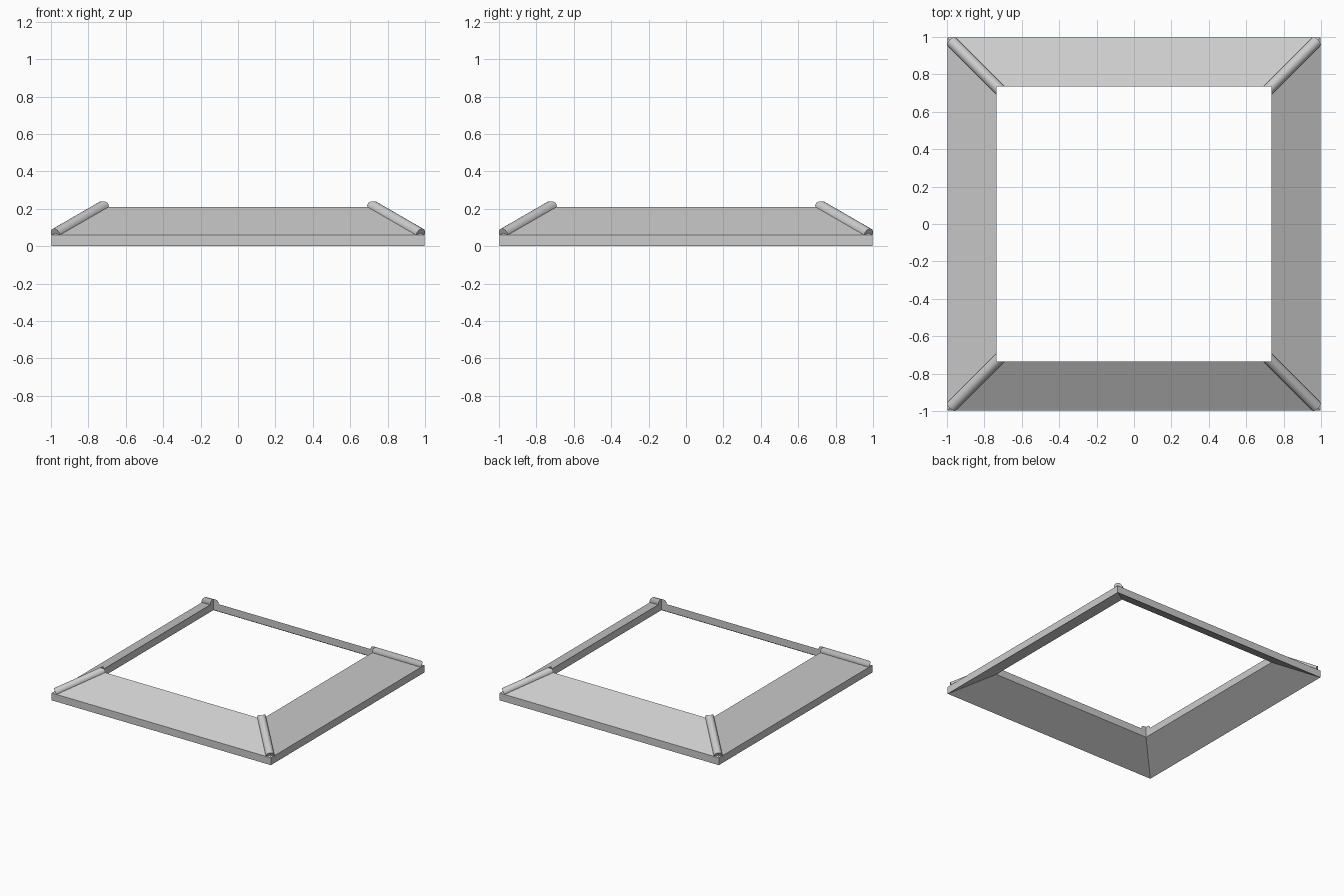
import bpy, bmesh, math
from mathutils import Vector

if "Cube" in bpy.data.objects:
    bpy.data.objects.remove(bpy.data.objects["Cube"], do_unlink=True)

OUTER, INNER = 0.996, 0.736     # half widths of the frame and its opening
THICK, RISE = 0.06, 0.15        # panel thickness and slope height
RADIUS, SIDES = 0.032, 32       # corner caps

grey = bpy.data.materials.new("light grey")
grey.use_nodes = True
colour = (0.6, 0.6, 0.6, 1)
grey.diffuse_color = colour
grey.node_tree.nodes["Principled BSDF"].inputs["Base Color"].default_value = colour


def make_object(name, bm):
    bmesh.ops.recalc_face_normals(bm, faces=bm.faces)
    mesh = bpy.data.meshes.new(name)
    bm.to_mesh(mesh)
    bm.free()
    mesh.materials.append(grey)
    obj = bpy.data.objects.new(name, mesh)
    bpy.context.collection.objects.link(obj)
    return obj


# Sloped square frame: a parallelogram section carried round four corners
profile = [(OUTER, 0), (OUTER, THICK), (INNER, RISE + THICK), (INNER, RISE)]
bm = bmesh.new()
rings = [[bm.verts.new((sx * w, sy * w, z)) for w, z in profile]
         for sx, sy in ((1, 1), (-1, 1), (-1, -1), (1, -1))]
for i in range(4):
    a, b = rings[i], rings[(i + 1) % 4]
    for j in range(4):
        k = (j + 1) % 4
        bm.faces.new((a[j], a[k], b[k], b[j]))
make_object("sloped_frame", bm)

# Round cap along one hip, trimmed flush with the opening, mirrored to four
slope = RISE / (OUTER - INNER)
along = Vector((-1, -1, slope)).normalized()
across = Vector((1, -1, 0)).normalized()
up = across.cross(along).normalized()
if up.z < 0:
    up = -up
start = Vector((0.976, 0.976, 0.064))
bm = bmesh.new()
low, high = [], []
for i in range(SIDES):
    a = math.tau * i / SIDES + math.pi / 2
    p = start + RADIUS * (math.cos(a) * across + math.sin(a) * up)
    reach = (INNER - max(p.x, p.y)) / along.x
    low.append(bm.verts.new(p))
    high.append(bm.verts.new(p + along * reach))
for i in range(SIDES):
    j = (i + 1) % SIDES
    bm.faces.new((low[i], low[j], high[j], high[i]))
bm.faces.new(low)
half = SIDES // 2
bm.faces.new(high[:half + 1])
bm.faces.new(high[half:] + high[:1])
caps = make_object("corner_caps", bm)
mirror = caps.modifiers.new("four corners", 'MIRROR')
mirror.use_axis = (True, True, False)
mirror.use_mirror_merge = False

bpy.ops.object.select_all(action='DESELECT')
caps.select_set(True)
bpy.context.view_layer.objects.active = caps
bpy.ops.object.shade_smooth_by_angle(angle=math.radians(35))
